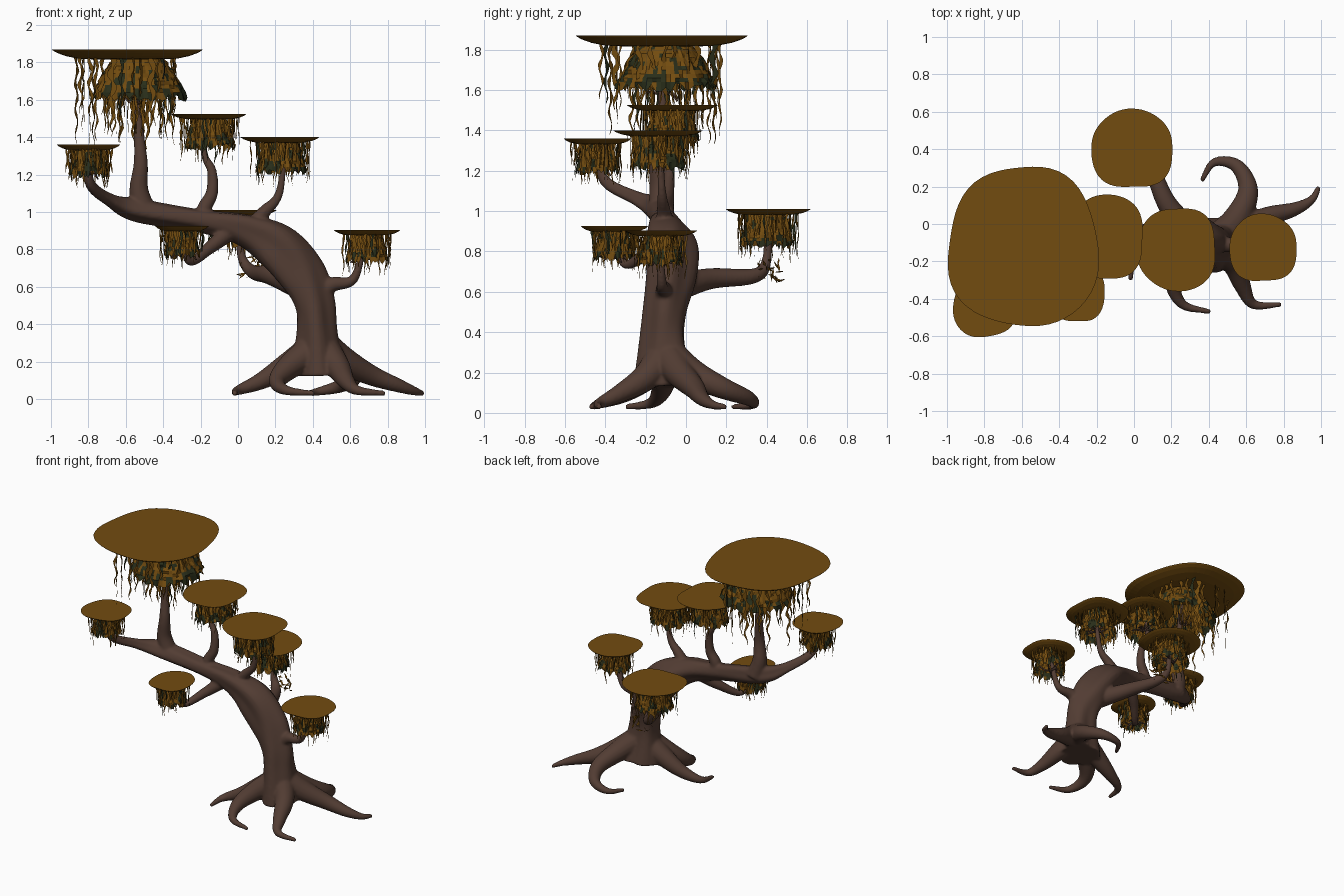
import bpy, bmesh, math, random
from mathutils import Vector, noise

if "Cube" in bpy.data.objects:
    bpy.data.objects.remove(bpy.data.objects["Cube"])

random.seed(7)
U = random.uniform


def material(name, rgb):
    m = bpy.data.materials.new(name)
    m.diffuse_color = (*rgb, 1)
    m.use_nodes = True
    m.node_tree.nodes["Principled BSDF"].inputs["Base Color"].default_value = m.diffuse_color
    return m


BARK = material("bark_brown", (0.085, 0.046, 0.033))
LEAF = material("leaf_ochre", (0.17, 0.072, 0.005))
GREEN = material("moss_green", (0.022, 0.027, 0.010))


def finish(bm, name, mats, smooth=False):
    me = bpy.data.meshes.new(name)
    bm.to_mesh(me)
    bm.free()
    for m in mats:
        me.materials.append(m)
    for p in me.polygons:
        p.use_smooth = smooth
    ob = bpy.data.objects.new(name, me)
    bpy.context.collection.objects.link(ob)
    return ob


def spline(pts, steps=8):
    """Catmull-Rom through (x, y, z, radius) points."""
    v = [Vector(p) for p in pts]
    v = [v[0] * 2 - v[1]] + v + [v[-1] * 2 - v[-2]]
    out = []
    for i in range(1, len(v) - 2):
        a, b, c, d = v[i - 1:i + 3]
        for k in range(steps):
            t = k / steps
            out.append(0.5 * (2 * b + (c - a) * t + (2 * a - 5 * b + 4 * c - d) * t * t
                              + (3 * b - a - 3 * c + d) * t ** 3))
    return out + [v[-2]]


def tube(bm, pts, n=16, ridge=0.0):
    """Tapered closed limb, optionally with twisting ridges."""
    path = spline(pts)
    pos = [p.to_3d() for p in path]
    side, old, rings = None, None, []
    for i, p in enumerate(pos):
        t = (pos[min(i + 1, len(pos) - 1)] - pos[max(i - 1, 0)]).normalized()
        if side is None:
            side = t.orthogonal().normalized()
        else:
            side = (old.rotation_difference(t) @ side).normalized()
        old, up, ring = t, t.cross(side), []
        for k in range(n):
            a = math.tau * k / n
            r = max(path[i].w, 0.004) * (1 + ridge * math.cos(3 * a + i * 0.13)
                                         + ridge * 0.6 * math.cos(5 * a - i * 0.1))
            ring.append(bm.verts.new(p + (side * math.cos(a) + up * math.sin(a)) * r))
        rings.append(ring)
    for a, b in zip(rings, rings[1:]):
        for k in range(n):
            bm.faces.new((a[k], a[(k + 1) % n], b[(k + 1) % n], b[k]))
    bm.faces.new(rings[0][::-1])
    bm.faces.new(rings[-1])


# ---- trunk, roots and branches fused into one smooth body ----
wood = bmesh.new()
tube(wood, [(.43, -.1, .13, .15), (.42, -.11, .36, .11), (.40, -.1, .52, .108),
            (.33, -.08, .67, .125), (.20, -.08, .82, .125), (.03, -.1, .91, .085),
            (-.2, -.11, .955, .06), (-.54, -.14, 1.01, .062), (-.68, -.24, 1.06, .036),
            (-.79, -.40, 1.15, .027), (-.79, -.44, 1.3, .014)], 28, 0.08)


def root(*plan):
    """Root drawn in plan; it sinks and thins by rule from the trunk foot."""
    pts = [(.44, -.1)] + list(plan)
    n = len(pts) - 1
    tube(wood, [(x, y, .03 + .26 * (1 - i / n) ** 2, .013 + .08 * (1 - i / n) ** 1.3)
                for i, (x, y) in enumerate(pts)])


def branch(r0, r1, *pts):
    n = len(pts) - 1
    tube(wood, [(*p, r1 + (r0 - r1) * (1 - i / n) ** 1.3) for i, p in enumerate(pts)])


root((.58, -.03), (.72, .04), (.86, .08), (.95, .13), (.99, .20))
root((.55, .03), (.61, .18), (.55, .31), (.43, .33), (.36, .23))
root((.53, -.2), (.58, -.33), (.64, -.43), (.79, -.43))
root((.28, -.2), (.21, -.31), (.26, -.43), (.41, -.47))
root((.26, -.11), (.12, -.13), (0, -.18), (-.02, -.30))
branch(.065, .02, (-.50, -.12, 1.0), (-.53, -.13, 1.12), (-.52, -.14, 1.26),
       (-.53, -.12, 1.44), (-.54, -.11, 1.75))
branch(.05, .015, (-.08, -.1, .92), (-.18, -.1, 1.0), (-.14, -.09, 1.1),
       (-.14, -.08, 1.22), (-.18, -.07, 1.31), (-.18, -.07, 1.47))
branch(.05, .013, (.06, -.1, .90), (.14, -.11, 1.0), (.22, -.12, 1.1), (.25, -.13, 1.34))
branch(.05, .013, (-.04, -.1, .90), (-.15, -.18, .81), (-.26, -.3, .735), (-.30, -.36, .87))
branch(.07, .015, (.30, -.05, .62), (.17, .12, .665), (.08, .34, .68), (.02, .40, .76),
       (0, .40, .95))
branch(.06, .014, (.40, -.1, .53), (.50, -.11, .61), (.62, -.12, .645), (.68, -.13, .86))
bmesh.ops.recalc_face_normals(wood, faces=wood.faces)
tree = finish(wood, "trunk_roots_and_branches", [BARK], True)
rm = tree.modifiers.new("fuse", 'REMESH')
rm.mode, rm.voxel_size, rm.use_smooth_shade = 'VOXEL', 0.009, True
sm = tree.modifiers.new("soften", 'SMOOTH')
sm.factor, sm.iterations = 0.5, 5


def cap(name, cx, cy, z, rx, ry, depth):
    """Flat-topped foliage plate with a shallow bowl below."""
    bm, n, rings = bmesh.new(), 56, []
    p, q = U(0, 6), U(0, 6)
    for s, dz in ((1, 0), (.985, -.12), (.93, -.35), (.82, -.65), (.66, -.9), (.4, -1)):
        ring = []
        for k in range(n):
            a = math.tau * k / n
            c, d = math.cos(a), math.sin(a)
            f = (abs(c) ** 2.4 + abs(d) ** 2.4) ** (-1 / 2.4)
            f *= .985 + .025 * math.cos(3 * a + p) + .015 * math.cos(5 * a + q)
            ring.append(bm.verts.new((cx + rx * s * f * c, cy + ry * s * f * d, z + dz * depth)))
        rings.append(ring)
    for a, b in zip(rings, rings[1:]):
        for k in range(n):
            bm.faces.new((a[k], b[k], b[(k + 1) % n], a[(k + 1) % n]))
    bm.faces.new(rings[0])
    bm.faces.new(rings[-1][::-1])
    finish(bm, name, [LEAF])


def skirt(name, cx, cy, ztop, zbot, rtop, rbot, green):
    """Ragged foliage dome with moss patches."""
    bm, n, rows, rings = bmesh.new(), 64, 10, []
    for j in range(rows + 1):
        t = j / rows
        r = rtop + (rbot - rtop) * t ** .75
        ring = []
        for k in range(n):
            a = math.tau * k / n
            rr = r * U(.95, 1.05)
            zz = ztop + (zbot - ztop) * t + (U(-.03, .015) if j == rows else 0)
            ring.append(bm.verts.new((cx + rr * math.cos(a), cy + rr * math.sin(a), zz)))
        rings.append(ring)
    for j in range(rows):
        for k in range(n):
            f = bm.faces.new((rings[j][k], rings[j + 1][k],
                              rings[j + 1][(k + 1) % n], rings[j][(k + 1) % n]))
            c = f.calc_center_median()
            w = noise.noise(Vector((c.x * 28, c.y * 28, c.z * 14)))
            f.material_index = 1 if w + .5 * (j / rows - .5) > green else 0
    bm.faces.new(rings[0])
    finish(bm, name, [LEAF, GREEN])


def strands(name, cx, cy, ztop, rx, ry, count, inner, outer, lmin, lmax, width):
    """Hanging wavy leaf ribbons."""
    bm = bmesh.new()
    for i in range(count):
        a, s = math.tau * (i + U(-.4, .4)) / count, U(inner, outer)
        x, y = cx + rx * s * math.cos(a), cy + ry * s * math.sin(a)
        turn = a + math.pi / 2 + U(-.9, .9)
        ln, w, ph = U(lmin, lmax), width * U(.6, 1.2), U(0, 6)
        segs = max(6, int(ln / .025))
        mat, prev = (1 if random.random() < .14 else 0), None
        for j in range(segs + 1):
            t = j / segs
            wob = .35 * width * math.sin(ph + t * ln * 45)
            h = .5 * w * (.75 + .35 * math.sin(ph + j * 2.1)) * (1 - .85 * t ** 3)
            px, py = x + wob * math.cos(turn), y + wob * math.sin(turn)
            dx, dy, z = h * math.cos(turn), h * math.sin(turn), ztop - ln * t
            cur = (bm.verts.new((px - dx, py - dy, z)), bm.verts.new((px + dx, py + dy, z)))
            if prev:
                bm.faces.new((prev[0], cur[0], cur[1], prev[1])).material_index = mat
            prev = cur
    finish(bm, name, [LEAF, GREEN])


def twigs(name, x, y, z):
    """Small twigs fanning out where a branch meets its foliage."""
    bm = bmesh.new()
    for i in range(9):
        a, ln = U(0, math.tau), U(.05, .10)
        dx, dy, dz = ln * math.cos(a), ln * math.sin(a), U(-.03, .08)
        tube(bm, [(x, y, z, .006), (x + dx / 2, y + dy / 2, z + .015, .007),
                  (x + dx, y + dy, z + dz, .004)], 5)
    bmesh.ops.recalc_face_normals(bm, faces=bm.faces)
    finish(bm, name, [BARK], True)


# ---- large crown ----
cap("crown_plate", -.59, -.125, 1.87, .405, .43, .055)
skirt("crown_dome", -.53, -.1, 1.82, 1.62, .13, .25, .12)
strands("crown_long_strands", -.59, -.12, 1.83, .41, .43, 30, .55, .74, .22, .5, .032)
strands("crown_inner_strands", -.53, -.1, 1.66, .2, .2, 46, .3, 1.05, .1, .3, .022)
twigs("crown_twigs", -.54, -.11, 1.57)


def pad(name, cx, cy, z, rx, ry):
    """Small foliage pad: plate, dome, strands and twigs."""
    r = (rx + ry) / 2
    cap(name + "_pad_plate", cx, cy, z, rx, ry, .03)
    skirt(name + "_pad_dome", cx, cy, z - .025, z - .09 - .38 * r, r * .4, r * .62, .2)
    strands(name + "_pad_strands", cx, cy, z - .02, r, r, 58, .5, .76, .09, .1 + .7 * r, .017)
    twigs(name + "_pad_twigs", cx, cy, z - .16)


pad("upper", -.15, -.07, 1.525, .205, .228)
pad("middle", .23, -.135, 1.40, .212, .224)
pad("left", -.80, -.44, 1.36, .17, .168)
pad("front", -.30, -.36, .925, .145, .168)
pad("back", -.01, .40, 1.01, .22, .212)
pad("right", .69, -.13, .905, .182, .182)

# ---- loose leaves at the bend of the back branch ----
bm = bmesh.new()
for i in range(26):
    c = Vector((.06 + U(-.05, .08), .42 + U(-.07, .05), .68 + U(-.03, .08)))
    d = Vector((U(-1, 1), U(-1, 1), U(-1, .2))).normalized() * .03
    s = d.orthogonal().normalized() * .007
    bm.faces.new([bm.verts.new(c + o) for o in (-d, s, d, -s)])
finish(bm, "loose_leaves", [LEAF])
